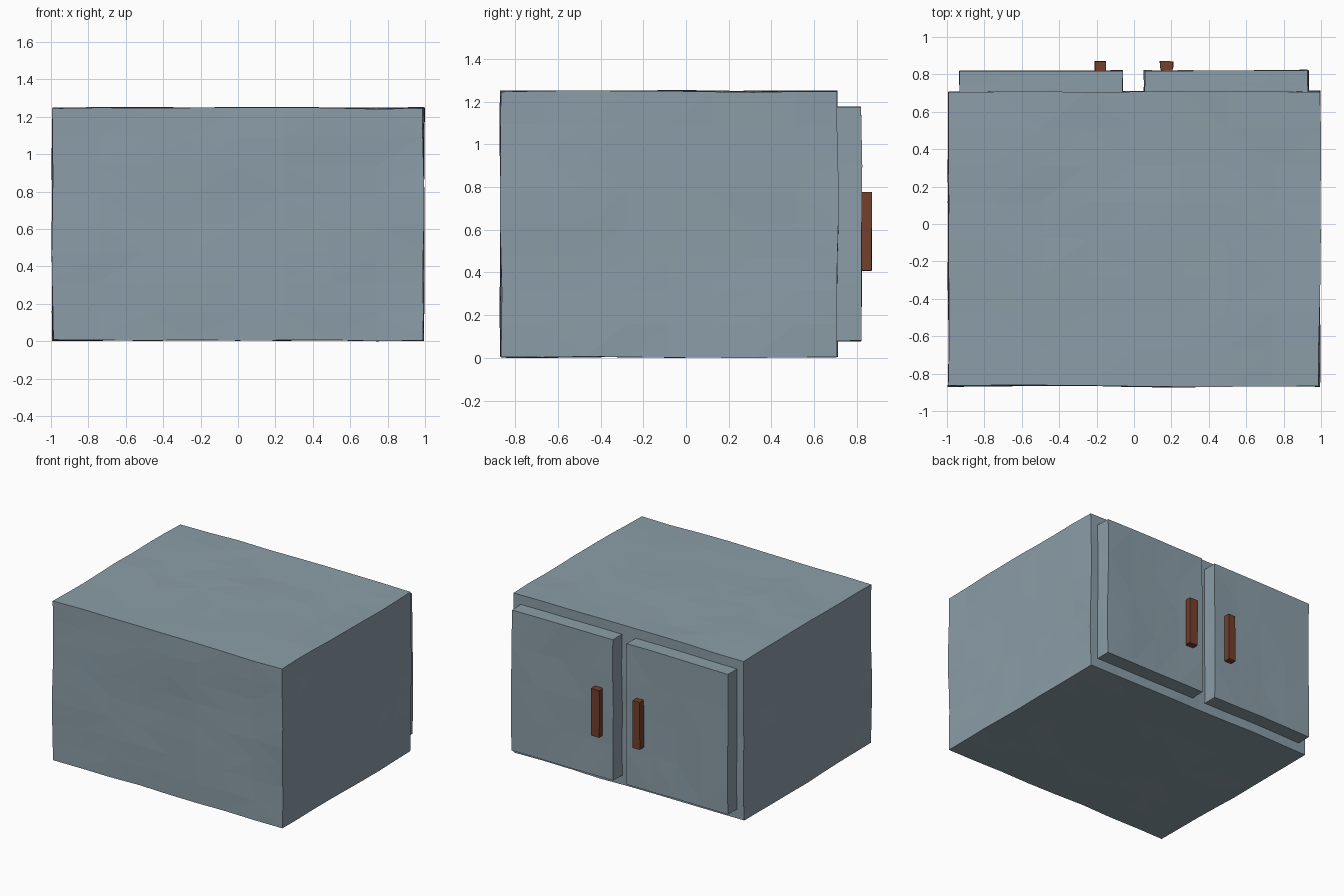
import bpy, bmesh
from mathutils import Vector, noise

if "Cube" in bpy.data.objects:
    bpy.data.objects.remove(bpy.data.objects["Cube"])


def material(name, color):
    m = bpy.data.materials.new(name)
    m.diffuse_color = (*color, 1)
    m.use_nodes = True
    m.node_tree.nodes["Principled BSDF"].inputs["Base Color"].default_value = m.diffuse_color
    return m


PAINT = material("blue_grey_paint", (0.26, 0.34, 0.39))
WOOD = material("brown_wood", (0.17, 0.05, 0.025))


def wobbly_box(name, lo, hi, mat, cuts=0, wobble=0.0, taper=1.0):
    """Box between two corners, hand-hewn by smooth noise; taper scales the inner (-y) end."""
    lo, hi = Vector(lo), Vector(hi)
    mid, size = (lo + hi) / 2, hi - lo
    bm = bmesh.new()
    bmesh.ops.create_cube(bm, size=1)
    if cuts:
        bmesh.ops.subdivide_edges(bm, edges=bm.edges[:], cuts=cuts, use_grid_fill=True)
    for v in bm.verts:
        if v.co.y < 0:
            v.co.x *= taper
        v.co = mid + v.co * size
        v.co += noise.noise_vector(v.co * 2.3) * wobble
    bmesh.ops.triangulate(bm, faces=bm.faces[:])
    bmesh.ops.recalc_face_normals(bm, faces=bm.faces[:])
    mesh = bpy.data.meshes.new(name)
    bm.to_mesh(mesh)
    bm.free()
    mesh.materials.append(mat)
    obj = bpy.data.objects.new(name, mesh)
    bpy.context.collection.objects.link(obj)
    return obj


# Cabinet body
wobbly_box("cabinet_body", (-0.992, -0.866, 0.006), (0.992, 0.708, 1.248), PAINT, 7, 0.010)

# Doors on the +y side, each with a handle near the centre gap
for side, x0, x1, h0, h1, taper in (
    ("left", -0.935, -0.06, -0.21, -0.15, 0.97),
    ("right", 0.055, 0.93, 0.14, 0.21, 0.8),
):
    wobbly_box(side + "_door", (x0, 0.69, 0.08), (x1, 0.82, 1.175), PAINT, 3, 0.008)
    wobbly_box(side + "_handle", (h0, 0.815, 0.41), (h1, 0.87, 0.775), WOOD, 1, 0.005, taper)
